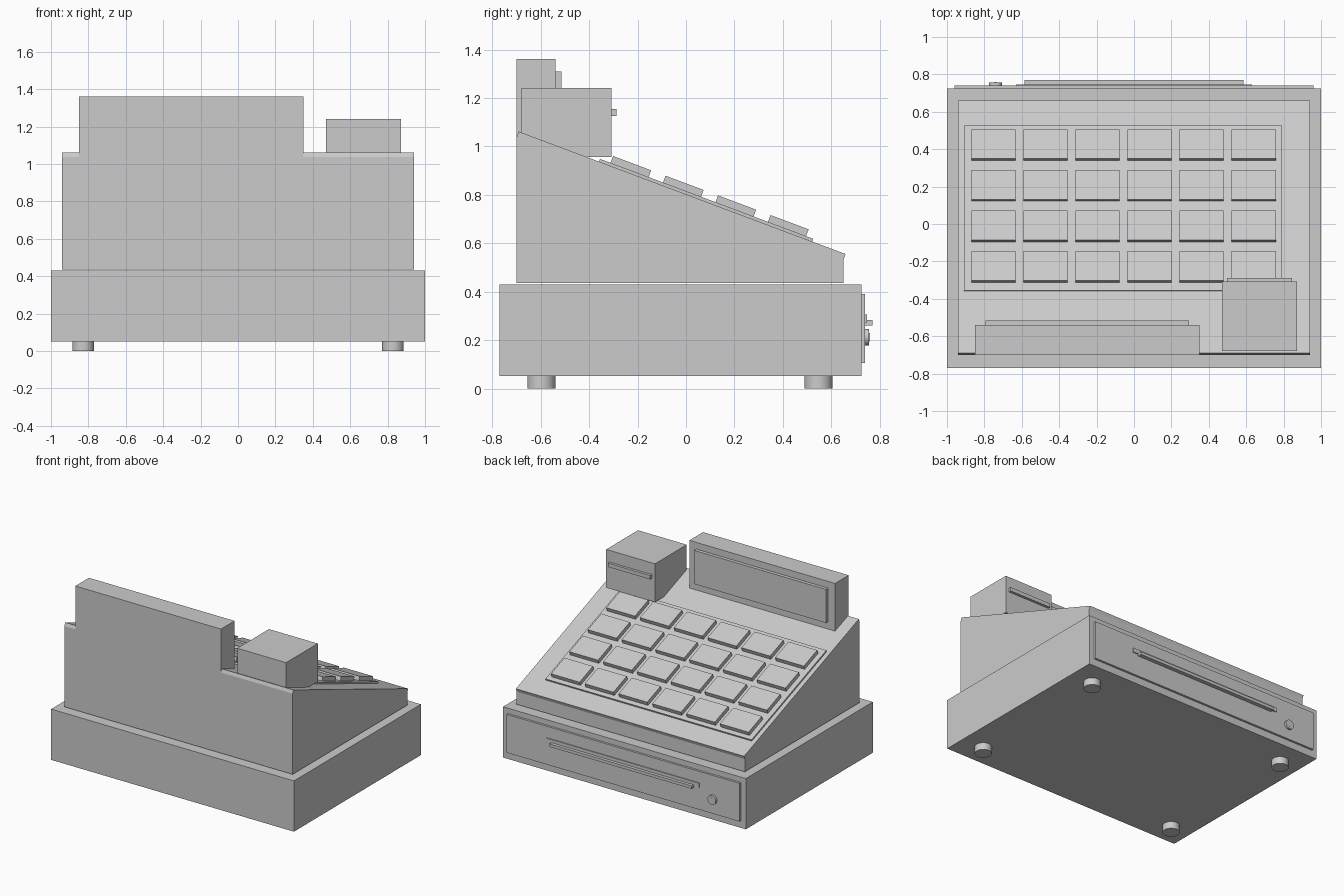
import bpy, bmesh, math
from mathutils import Matrix, Vector

if "Cube" in bpy.data.objects:
    bpy.data.objects.remove(bpy.data.objects["Cube"])

grey = bpy.data.materials.new("light_grey")
grey.diffuse_color = (0.6, 0.6, 0.6, 1)
grey.use_nodes = True
grey.node_tree.nodes["Principled BSDF"].inputs["Base Color"].default_value = grey.diffuse_color


def finish(name, bm, smooth=False):
    bmesh.ops.recalc_face_normals(bm, faces=bm.faces)
    me = bpy.data.meshes.new(name)
    bm.to_mesh(me)
    bm.free()
    me.materials.append(grey)
    ob = bpy.data.objects.new(name, me)
    bpy.context.collection.objects.link(ob)
    if smooth:
        bpy.context.view_layer.objects.active = ob
        ob.select_set(True)
        bpy.ops.object.shade_smooth_by_angle(angle=math.radians(35))
        ob.select_set(False)
    return ob


def box(name, x, y, z, frame=None):
    """Box from (min, max) ranges, optionally placed in a tilted frame."""
    bm = bmesh.new()
    bmesh.ops.create_cube(bm, size=1)
    centre = [(r[0] + r[1]) / 2 for r in (x, y, z)]
    size = [r[1] - r[0] for r in (x, y, z)]
    m = Matrix.Translation(centre) @ Matrix.Diagonal((*size, 1))
    bm.transform(frame @ m if frame else m)
    return finish(name, bm)


def cylinder(name, centre, radius, depth, rot=Matrix.Identity(4)):
    bm = bmesh.new()
    bmesh.ops.create_cone(bm, cap_ends=True, segments=32, radius1=radius,
                          radius2=radius, depth=depth)
    bm.transform(Matrix.Translation(centre) @ rot)
    return finish(name, bm, smooth=True)


# Feet
for x in (-0.828, 0.828):
    for y in (-0.597, 0.547):
        cylinder("foot", (x, y, 0.026), 0.058, 0.052)

# Drawer case, drawer front, handle and lock
box("drawer_case", (-1, 1), (-0.77, 0.724), (0.052, 0.43))
box("drawer_front", (-0.96, 0.96), (0.72, 0.74), (0.105, 0.39))
box("handle_plate", (-0.63, 0.63), (0.735, 0.747), (0.272, 0.305))
box("handle_bar", (-0.585, 0.585), (0.74, 0.77), (0.26, 0.282))
cylinder("drawer_lock", (-0.74, 0.746, 0.212), 0.034, 0.02,
         Matrix.Rotation(math.pi / 2, 4, 'X'))
box("keyhole", (-0.745, -0.735), (0.75, 0.759), (0.195, 0.23))

# Wedge body: side profile extruded across the width
back, front = Vector((-0.70, 1.037)), Vector((0.65, 0.531))
profile = [(-0.70, 0.436), (0.65, 0.436), front, back]
bm = bmesh.new()
face = bm.faces.new([bm.verts.new((-0.94, p[0], p[1])) for p in profile])
ext = bmesh.ops.extrude_face_region(bm, geom=[face])
bmesh.ops.translate(bm, vec=(1.88, 0, 0),
                    verts=[v for v in ext["geom"] if isinstance(v, bmesh.types.BMVert)])
finish("body", bm)

# Tilted frame lying on the sloping top of the body
mid = (back + front) / 2
half = (front - back).length / 2
angle = math.atan2(back.y - front.y, front.x - back.x)
slope = Matrix.Translation((0, mid.x, mid.y)) @ Matrix.Rotation(-angle, 4, 'X')

# Top plate, keypad and keys
box("top_plate", (-0.94, 0.94), (-half, half), (0, 0.026), slope)
box("keypad", (-0.908, 0.79), (-0.367, 0.574), (0.02, 0.038), slope)
for row in range(4):
    s = 0.458 - row * 0.2315
    for col in range(6):
        x = -0.752 + col * 0.2784
        box("key", (x - 0.118, x + 0.118), (s - 0.084, s + 0.084), (0.037, 0.068), slope)

# Display
box("display", (-0.85, 0.35), (-0.70, -0.54), (1.0, 1.36))
box("display_screen", (-0.793, 0.293), (-0.545, -0.515), (1.06, 1.31))

# Receipt printer
box("printer", (0.47, 0.872), (-0.68, -0.307), (0.957, 1.242))
box("paper_slot", (0.497, 0.846), (-0.31, -0.288), (1.126, 1.155))
